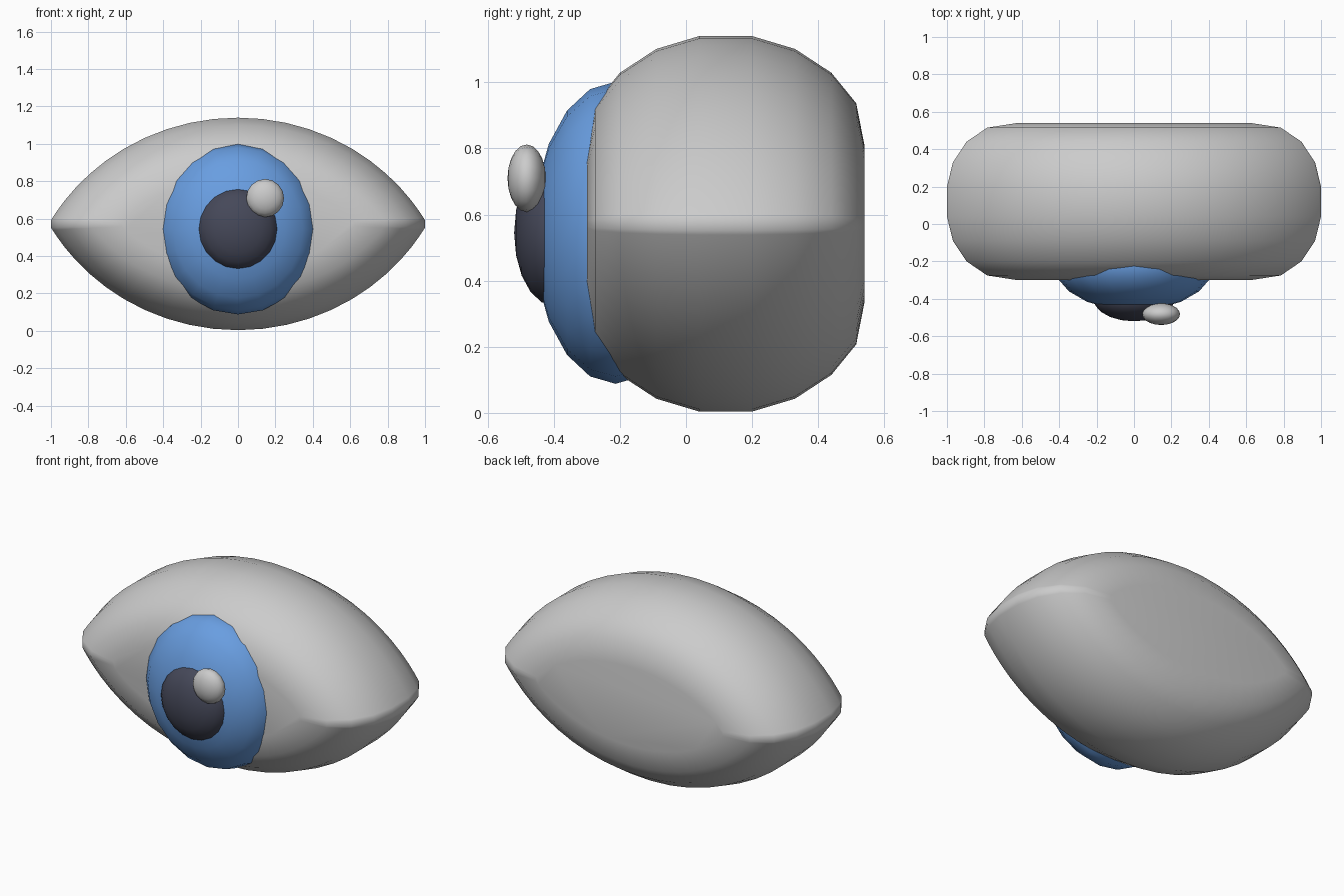
import bpy, bmesh, math
from mathutils import Matrix

if "Cube" in bpy.data.objects:
    bpy.data.objects.remove(bpy.data.objects["Cube"])

CZ, CY = 0.572, 0.12


def finish(name, bm, color=None):
    bmesh.ops.recalc_face_normals(bm, faces=bm.faces[:])
    me = bpy.data.meshes.new(name)
    bm.to_mesh(me)
    bm.free()
    for p in me.polygons:
        p.use_smooth = True
    if color:
        mat = bpy.data.materials.new(name + "_color")
        mat.diffuse_color = (*color, 1)
        mat.use_nodes = True
        mat.node_tree.nodes["Principled BSDF"].inputs["Base Color"].default_value = mat.diffuse_color
        me.materials.append(mat)
    ob = bpy.data.objects.new(name, me)
    bpy.context.collection.objects.link(ob)
    return ob


def almond(a, b, n=24):
    """Closed lens outline: two circular arcs with slightly blunt tips."""
    R, c = 1.162, 0.592
    xs = [math.sin(math.pi / 2 * (-1 + 2 * i / n)) for i in range(n + 1)]
    h = [0.035 + 0.965 * (math.sqrt(R * R - x * x) - c) / (R - c) for x in xs]
    top = [(a * x, b * t) for x, t in zip(xs, h)]
    return top + [(x, -z) for x, z in reversed(top)]


# Eyeball: almond outlines stacked from front to back, rounded both ways
half = [(0.08, 1.0, 0.568), (0.21, 0.968, 0.529), (0.32, 0.895, 0.457),
        (0.395, 0.785, 0.365), (0.42, 0.625, 0.238)]
stack = [(-d, a, b) for d, a, b in reversed(half)] + half
bm = bmesh.new()
rings = [[bm.verts.new((x, CY + d, CZ + z)) for x, z in almond(a, b)]
         for d, a, b in stack]
for r, s in zip(rings, rings[1:]):
    for i in range(len(r)):
        j = (i + 1) % len(r)
        bm.faces.new((r[i], r[j], s[j], s[i]))
bm.faces.new(rings[0])
bm.faces.new(rings[-1])
finish("eyeball", bm)


# Iris, pupil and highlight: flattened spheres with poles facing front
def ellipsoid(name, loc, radii, segs, rows, color=None):
    bm = bmesh.new()
    bmesh.ops.create_uvsphere(bm, u_segments=segs, v_segments=rows, radius=1)
    bm.transform(Matrix.Translation(loc) @ Matrix.Diagonal((*radii, 1))
                 @ Matrix.Rotation(math.pi / 2, 4, 'X'))
    return finish(name, bm, color)


ellipsoid("iris", (0, -0.213, 0.545), (0.43, 0.25, 0.457), 20, 10, (0.14, 0.34, 0.75))
ellipsoid("pupil", (0, -0.40, 0.545), (0.217, 0.12, 0.221), 20, 10, (0.06, 0.065, 0.1))
ellipsoid("highlight", (0.145, -0.482, 0.71), (0.101, 0.058, 0.102), 16, 10)
